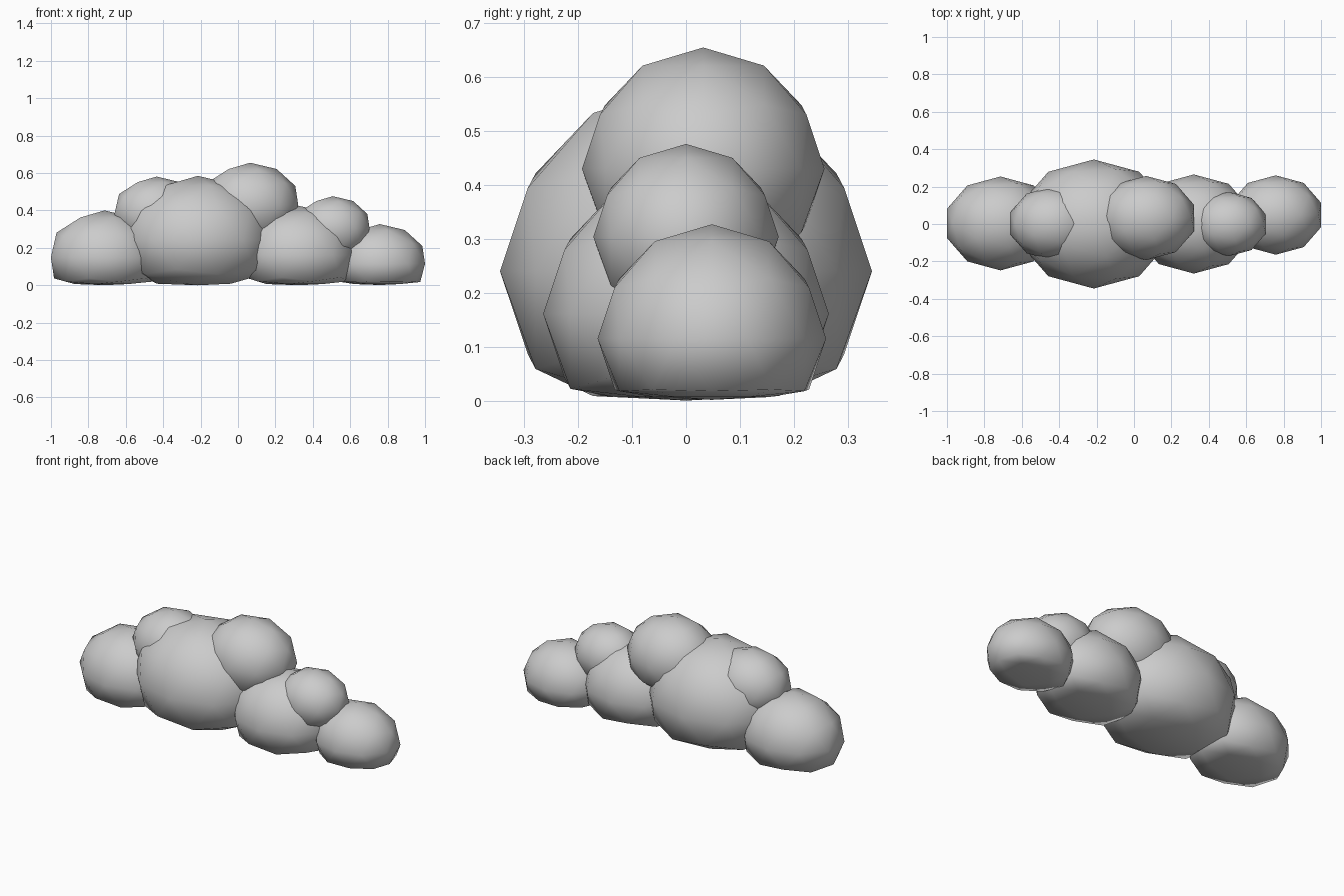
import bpy

# Remove the default cube
cube = bpy.data.objects.get("Cube")
if cube:
    bpy.data.objects.remove(cube, do_unlink=True)

# Single soft grey material
grey = bpy.data.materials.new("cloud_grey")
grey.use_nodes = True
COLOUR = (0.6, 0.6, 0.6, 1.0)
grey.diffuse_color = COLOUR
grey.node_tree.nodes["Principled BSDF"].inputs["Base Color"].default_value = COLOUR

STRETCH = 1.2    # puffs are wider along x
FLOOR = 0.02     # below this height the puffs are pressed flat
SQUASH = 0.16


def puff(name, centre, radius):
    """Low-poly smooth ball, stretched sideways, with a flattened underside."""
    bpy.ops.mesh.primitive_ico_sphere_add(subdivisions=2, radius=1, location=(0, 0, 0))
    obj = bpy.context.object
    obj.name = name
    x, y, z = centre
    for v in obj.data.vertices:
        height = z + v.co.z * radius
        if height < FLOOR:
            height = FLOOR + (height - FLOOR) * SQUASH
        v.co = (v.co.x * radius * STRETCH, v.co.y * radius, height - z)
    obj.location = centre
    obj.data.materials.append(grey)
    bpy.ops.object.shade_smooth()
    return obj


# Lower row of puffs
puff("main_puff", (-0.215, 0, 0.24), 0.345)
puff("right_end_puff", (-0.714, 0.003, 0.149), 0.251)
puff("left_middle_puff", (0.32, 0, 0.161), 0.265)
puff("left_end_puff", (0.758, 0.048, 0.115), 0.212)

# Upper row of puffs
puff("top_puff", (0.065, 0.032, 0.43), 0.225)
puff("right_upper_puff", (-0.435, 0.003, 0.384), 0.197)
puff("left_upper_puff", (0.507, 0, 0.304), 0.172)
